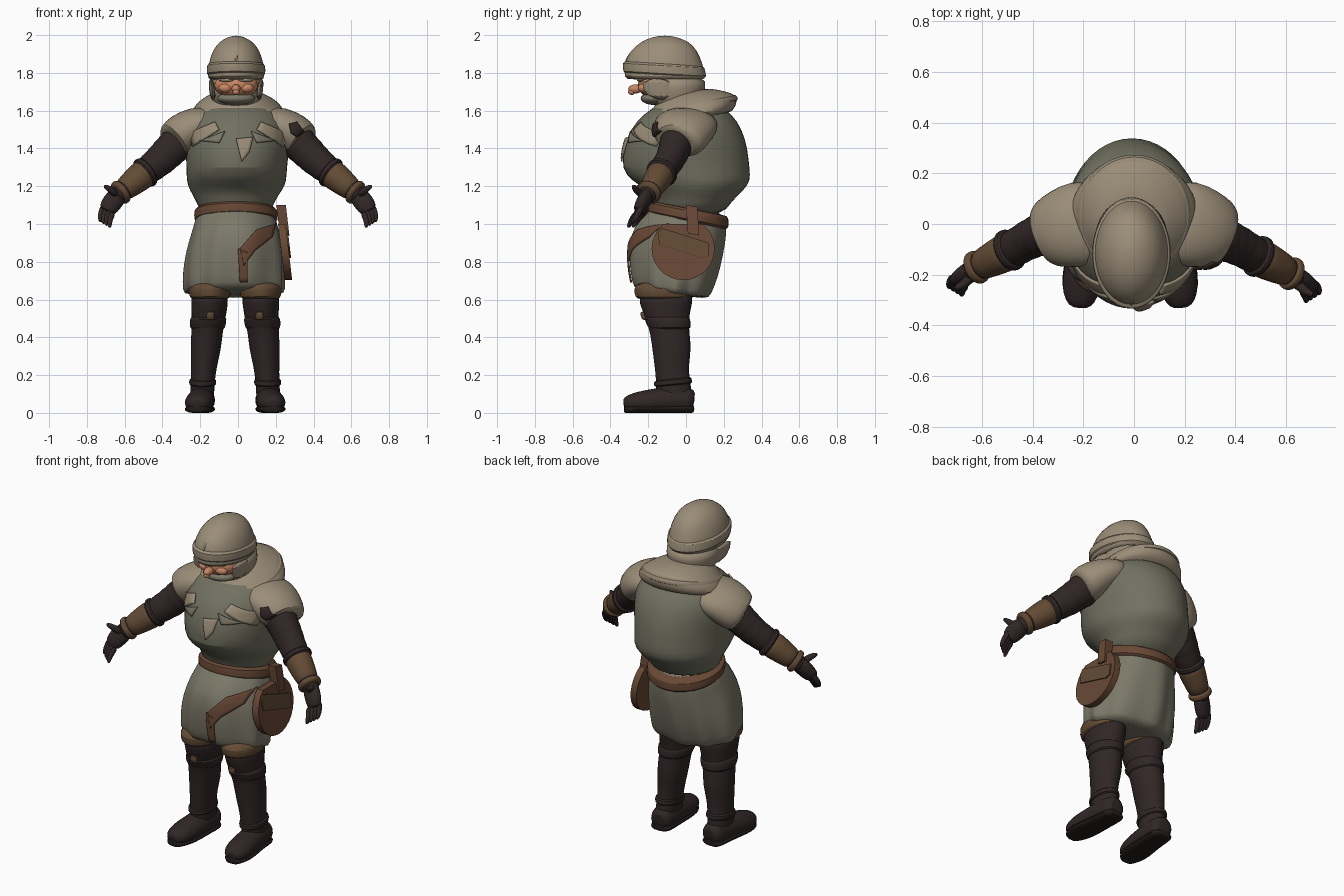
import bpy, bmesh, math
from mathutils import Vector
from mathutils.bvhtree import BVHTree

cube = bpy.data.objects.get("Cube")
if cube:
    bpy.data.objects.remove(cube, do_unlink=True)


def material(name, r, g, b):
    m = bpy.data.materials.new(name)
    m.use_nodes = True
    m.diffuse_color = (r, g, b, 1)
    bsdf = m.node_tree.nodes["Principled BSDF"]
    bsdf.inputs["Base Color"].default_value = (r, g, b, 1)
    bsdf.inputs["Roughness"].default_value = 0.9
    return m


TAN = material("tan cloth", .33, .27, .19)
GREEN = material("grey green tunic", .165, .165, .12)
SKIRT = material("pale grey green", .2, .19, .14)
DARK = material("dark leather", .03, .019, .019)
SOLE = material("sole black", .017, .011, .011)
BELT = material("belt brown", .14, .065, .036)
BRACER = material("worn brown", .125, .07, .035)
SKIN = material("skin", .58, .24, .13)
parts = []


def finish(name, bm, mat, subsurf=0):
    bmesh.ops.recalc_face_normals(bm, faces=bm.faces[:])
    me = bpy.data.meshes.new(name)
    bm.to_mesh(me)
    bm.free()
    me.materials.append(mat)
    ob = bpy.data.objects.new(name, me)
    bpy.context.collection.objects.link(ob)
    if subsurf:
        ob.modifiers.new("smooth", "SUBSURF").levels = subsurf
        ob.modifiers["smooth"].render_levels = subsurf
    parts.append(ob)
    return ob


def loft(name, mat, rings, caps=True, subsurf=1):
    bm = bmesh.new()
    loops = [[bm.verts.new(p) for p in ring] for ring in rings]
    for a, b in zip(loops, loops[1:]):
        for i in range(len(a)):
            j = (i + 1) % len(a)
            bm.faces.new((a[i], a[j], b[j], b[i]))
    if caps:
        bm.faces.new(loops[0])
        bm.faces.new(loops[-1])
    return finish(name, bm, mat, subsurf)


def stack(name, mat, sections, tilt=0, folds=0, n=24, **kw):
    """Horizontal rings, each given as z, x range and y range."""
    rings = []
    for k, (z, x0, x1, y0, y1) in enumerate(sections):
        ring = []
        for i in range(n):
            a = math.tau * i / n
            w = 1 + folds * k * math.sin(9 * a + math.sin(3 * a))
            x = (x0 + x1) / 2 + (x1 - x0) / 2 * math.cos(a) * w
            y = (y0 + y1) / 2 + (y1 - y0) / 2 * math.sin(a) * w
            ring.append((x, y, z + tilt * y))
        rings.append(ring)
    return loft(name, mat, rings, **kw)


def tube(name, mat, points, ref=(0, 1, 0), wrinkle=0, n=14, floor=-1, **kw):
    """Rings across a path; each point is x, y, z and two radii."""
    pts = [Vector(p) for p in points]
    if wrinkle:
        pts = [a.lerp(b, t / 4) for a, b in zip(pts, pts[1:]) for t in range(4)] + pts[-1:]
    rings = []
    for i, p in enumerate(pts):
        t = (pts[min(i + 1, len(pts) - 1)] - pts[max(i - 1, 0)]).to_3d().normalized()
        u = t.cross(Vector(ref)).normalized()
        v = t.cross(u)
        g = 1 + wrinkle * (-1) ** i
        ring = []
        for k in range(n):
            a = math.tau * k / n
            q = p.to_3d() + g * (u * p[3] * math.cos(a) + v * p[4] * math.sin(a))
            q.z = max(q.z, floor)
            ring.append(q)
        rings.append(ring)
    return loft(name, mat, rings, **kw)


def ball(name, mat, center, size):
    bm = bmesh.new()
    bmesh.ops.create_uvsphere(bm, u_segments=20, v_segments=12, radius=1)
    bmesh.ops.scale(bm, vec=size, verts=bm.verts)
    bmesh.ops.translate(bm, vec=center, verts=bm.verts)
    return finish(name, bm, mat)


def patch(name, mat, outline, target):
    """Thin cloth piece with an x-z outline, laid on the front of a part."""
    bpy.context.view_layer.update()
    tree = BVHTree.FromObject(target, bpy.context.evaluated_depsgraph_get())
    bm = bmesh.new()
    bm.faces.new([bm.verts.new((x, -1, z)) for x, z in outline])
    bmesh.ops.triangulate(bm, faces=bm.faces[:])
    bmesh.ops.subdivide_edges(bm, edges=bm.edges[:], cuts=5, use_grid_fill=True)
    for v in bm.verts[:]:
        hit = tree.ray_cast(v.co, Vector((0, 1, 0)))[0]
        if hit:
            v.co.y = hit.y - .009
        else:
            bm.verts.remove(v)
    ob = finish(name, bm, mat)
    solid = ob.modifiers.new("thickness", "SOLIDIFY")
    solid.thickness, solid.offset = .009, 0


# Tunic body and skirt
torso = stack("tunic_body", GREEN, [
    (1.04, -.2, .18, -.17, .2), (1.12, -.22, .19, -.18, .24), (1.18, -.26, .24, -.21, .31),
    (1.23, -.275, .26, -.29, .345), (1.29, -.275, .26, -.345, .34), (1.4, -.28, .275, -.335, .33),
    (1.5, -.28, .28, -.3, .3), (1.58, -.25, .25, -.23, .25), (1.65, -.15, .15, -.13, .15)])
skirt = stack("skirt", SKIRT, [
    (1.1, -.2, .17, -.16, .2), (1.03, -.225, .2, -.2, .215), (.95, -.245, .22, -.28, .21),
    (.85, -.275, .24, -.3, .19), (.74, -.29, .245, -.3, .165), (.64, -.29, .245, -.28, .125),
    (.615, -.28, .24, -.27, .11)], tilt=-.14, folds=.008, n=48)
stack("belt", BELT, [
    (1.01, -.22, .2, -.19, .215), (1.02, -.235, .215, -.205, .228),
    (1.08, -.235, .21, -.2, .228), (1.09, -.22, .2, -.18, .215)], tilt=-.2)

# Crossed sash and loose cloth on the front
patch("sash", BELT, [(.2, 1.0), (.1, .97), (.01, .87), (.03, .78), (.09, .86), (.18, .93)], skirt)
patch("sash_tail", BELT, [(0, .87), (.05, .85), (.05, .69), (.01, .69)], skirt)
for s in (-1, 1):
    patch("chest_flap", TAN, [(s * .26, 1.48), (s * .12, 1.54), (s * .1, 1.5), (s * .24, 1.41)], torso)
    patch("chest_lapel", SKIRT, [(s * .2, 1.44), (s * .07, 1.49), (s * .1, 1.43)], torso)
patch("chest_rag", TAN, [(-.01, 1.45), (.08, 1.46), (.06, 1.38), (.02, 1.33)], torso)

# Collar, hood and helmet
stack("cowl", TAN, [
    (1.53, -.25, .25, -.19, .24), (1.57, -.26, .26, -.21, .265), (1.61, -.235, .235, -.2, .275),
    (1.645, -.2, .2, -.18, .25), (1.68, -.15, .14, -.15, .16), (1.7, -.12, .11, -.12, .11)], tilt=.2)
stack("cowl_fold", TAN, [
    (1.585, -.21, .21, -.2, .25), (1.6, -.235, .235, -.215, .28),
    (1.63, -.225, .225, -.2, .275), (1.65, -.17, .17, -.16, .22)], tilt=.2)
stack("hood", TAN, [
    (1.6, -.11, .1, -.15, .07), (1.66, -.145, .125, -.2, .085), (1.72, -.155, .135, -.21, .105),
    (1.79, -.16, .14, -.23, .11)])
stack("helmet", TAN, [
    (1.765, -.155, .135, -.31, .1), (1.77, -.162, .142, -.328, .108), (1.85, -.158, .138, -.33, .09),
    (1.92, -.135, .115, -.295, .06), (1.965, -.1, .08, -.24, .02), (1.99, -.055, .035, -.18, -.05),
    (1.997, -.02, 0, -.13, -.09)])
stack("helmet_band", TAN, [
    (1.775, -.155, .135, -.32, .1), (1.78, -.168, .148, -.336, .112), (1.84, -.166, .146, -.338, .1),
    (1.845, -.155, .135, -.325, .088)], tilt=-.06)
tube("helmet_ridge", TAN, [
    (-.01, -.325, 1.85, .006, .008), (-.01, -.288, 1.92, .006, .008), (-.01, -.22, 1.971, .006, .008),
    (-.01, -.12, 1.991, .006, .008), (-.01, -.01, 1.968, .006, .008), (-.01, .05, 1.92, .006, .008)],
    ref=(1, 0, 0), n=8)

# Face
ball("face", SKIN, (-.01, -.17, 1.735), (.115, .085, .07))
ball("nose", SKIN, (-.01, -.268, 1.715), (.024, .038, .024))
ball("nose_tip", SKIN, (-.01, -.288, 1.7), (.019, .019, .017))
for s in (-1, 1):
    ball("cheek", SKIN, (-.01 + s * .055, -.225, 1.72), (.038, .03, .026))
    ball("brow", TAN, (-.01 + s * .05, -.24, 1.762), (.04, .02, .01))
    stack("cheek_guard", TAN, [
        (1.65, -.01 + s * .12 - .02, -.01 + s * .12 + .02, -.2, -.05),
        (1.78, -.01 + s * .135 - .015, -.01 + s * .135 + .015, -.27, -.05)], n=12)
ball("chin_wrap", SKIRT, (-.01, -.165, 1.665), (.1, .075, .035))

for s in (-1, 1):
    side = "left" if s > 0 else "right"
    dy = -.025 if s > 0 else 0

    def limb(points):
        return [(s * x, y + dy, z, a, b) for x, y, z, a, b in points]

    # Shoulder cape and sleeve
    tube(side + "_shoulder_cape", TAN, [
        (s * .12, .02, 1.55, .08, .16), (s * .22, .0, 1.525, .1, .175),
        (s * .29, -.02, 1.48, .115, .16), (s * .345, -.035, 1.435, .105, .135),
        (s * .352, -.04, 1.43, .085, .11)], n=18)
    tube(side + "_sleeve", DARK, limb([
        (.24, -.01, 1.5, .1, .1), (.34, -.03, 1.41, .095, .09), (.41, -.06, 1.34, .087, .08),
        (.5, -.11, 1.265, .074, .072), (.6, -.16, 1.185, .058, .058), (.65, -.19, 1.14, .045, .045)]),
        wrinkle=.035)
    # Forearm guard with two cuffs
    tube(side + "_bracer", BRACER, limb([
        (.465, -.09, 1.29, .08, .078), (.52, -.12, 1.25, .08, .078),
        (.58, -.15, 1.2, .067, .066), (.62, -.17, 1.168, .06, .06)]))
    for x, y, z, r in ((.475, -.095, 1.285, .088), (.605, -.163, 1.18, .07)):
        tube(side + "_bracer_cuff", BRACER if r < .08 else DARK, limb([
            (x, y, z, r - .01, r - .01), (x + .008, y - .004, z - .006, r, r),
            (x + .024, y - .012, z - .018, r, r), (x + .032, y - .016, z - .024, r - .01, r - .01)]))
    # Gloved hand
    tube(side + "_palm", DARK, limb([
        (.62, -.17, 1.17, .045, .04), (.65, -.19, 1.135, .055, .04), (.68, -.215, 1.095, .055, .036),
        (.7, -.23, 1.06, .04, .028)]))
    for k in range(4):
        f = k / 3
        tube(side + "_finger", DARK, limb([
            (.71 - .05 * f, -.205 - .03 * f, 1.1 - .035 * f, .018, .018),
            (.725 - .045 * f, -.225 - .035 * f, 1.06 - .035 * f, .018, .018),
            (.73 - .05 * f, -.245 - .03 * f, 1.025 - .03 * f, .014, .014),
            (.728 - .05 * f, -.253 - .03 * f, 1.01 - .03 * f, .006, .006)]), n=8)
    tube(side + "_thumb", DARK, limb([
        (.64, -.2, 1.15, .024, .024), (.665, -.235, 1.175, .021, .021),
        (.695, -.25, 1.195, .016, .016), (.71, -.255, 1.203, .007, .007)]), n=8)

    # Leg, foot and sole; the stance is slightly off centre
    shift = -.03 if s > 0 else 0

    def column(name, mat, rows, **kw):
        stack(side + name, mat, [
            (z, s * (c + shift) - r, s * (c + shift) + r, y0, y1) for z, c, r, y0, y1 in rows], **kw)

    column("_breeches", BRACER, [
        (.7, .15, .1, -.25, .04), (.66, .15, .115, -.28, .04), (.61, .15, .108, -.27, .03),
        (.6, .15, .09, -.25, .02)])
    column("_boot_leg", DARK, [
        (.66, .15, .1, -.26, .05), (.58, .15, .1, -.25, .035), (.5, .155, .09, -.215, .015),
        (.42, .165, .084, -.19, .02), (.34, .17, .082, -.18, .03), (.25, .18, .07, -.168, .015),
        (.18, .185, .064, -.16, .02), (.1, .19, .065, -.16, .035), (.04, .19, .06, -.15, .03)], n=18)
    column("_boot_top", DARK, [
        (.44, .162, .08, -.18, .01), (.445, .162, .094, -.2, .028), (.5, .157, .1, -.225, .025),
        (.52, .155, .085, -.21, .01)])
    column("_knee_patch", BRACER, [
        (.49, .145, .02, -.233, -.2), (.51, .145, .025, -.24, -.2), (.54, .145, .02, -.247, -.2)], n=10)
    column("_ankle_strap", DARK, [
        (.15, .187, .06, -.15, .02), (.155, .187, .073, -.172, .035), (.185, .187, .073, -.172, .03),
        (.19, .187, .06, -.15, .02)], tilt=.1)
    tube(side + "_foot", DARK, [(s * (c + shift), y, z, a, b) for c, y, z, a, b in (
        (.187, .045, .06, .045, .05), (.188, .02, .065, .07, .075), (.192, -.07, .07, .072, .075),
        (.2, -.17, .06, .077, .07), (.208, -.25, .055, .08, .06), (.213, -.31, .05, .06, .045),
        (.215, -.332, .045, .03, .025))], ref=(0, 0, 1), floor=.015)
    tube(side + "_sole", SOLE, [(s * (c + shift), y, .02, a, .026) for c, y, a in (
        (.187, .045, .045), (.188, .02, .072), (.192, -.07, .07), (.2, -.17, .08),
        (.208, -.25, .082), (.214, -.315, .055), (.215, -.33, .03))], ref=(0, 0, 1), floor=0)

# Torn hole on the left shoulder
tear = [o for o in parts if o.name == "left_shoulder_cape"][0]
patch("shoulder_tear", DARK, [(.27, 1.53), (.31, 1.54), (.35, 1.49), (.31, 1.46), (.28, 1.48)], tear)


# Round pouch hanging on the left hip
def hip_plate(name, mat, outline, x, thick, lean=-.13):
    bm = bmesh.new()
    face = bm.faces.new([bm.verts.new((x - lean * (1 - z) * .9, y, z)) for y, z in outline])
    out = bmesh.ops.extrude_face_region(bm, geom=[face])
    bmesh.ops.translate(bm, vec=(thick, 0, 0), verts=[
        v for v in out["geom"] if isinstance(v, bmesh.types.BMVert)])
    finish(name, bm, mat)


disc = [(-.015 + .167 * math.cos(math.tau * i / 28),
         min(.87 + .167 * math.sin(math.tau * i / 28), 1.0)) for i in range(28)]
hip_plate("pouch", BELT, disc, .212, .04)
hip_plate("pouch_flap", BRACER, [(-.15, .95), (-.13, .98), (.12, .9), (.12, .83), (.09, .82), (-.14, .89)], .25, .01)
hip_plate("pouch_strap", BELT, [(.0, 1.1), (.06, 1.09), (.07, .94), (.01, .95)], .215, .05)

# Smooth shading with sharp creases kept
bpy.ops.object.select_all(action="DESELECT")
for ob in parts:
    ob.select_set(True)
bpy.context.view_layer.objects.active = parts[0]
bpy.ops.object.shade_smooth_by_angle(angle=math.radians(40))
